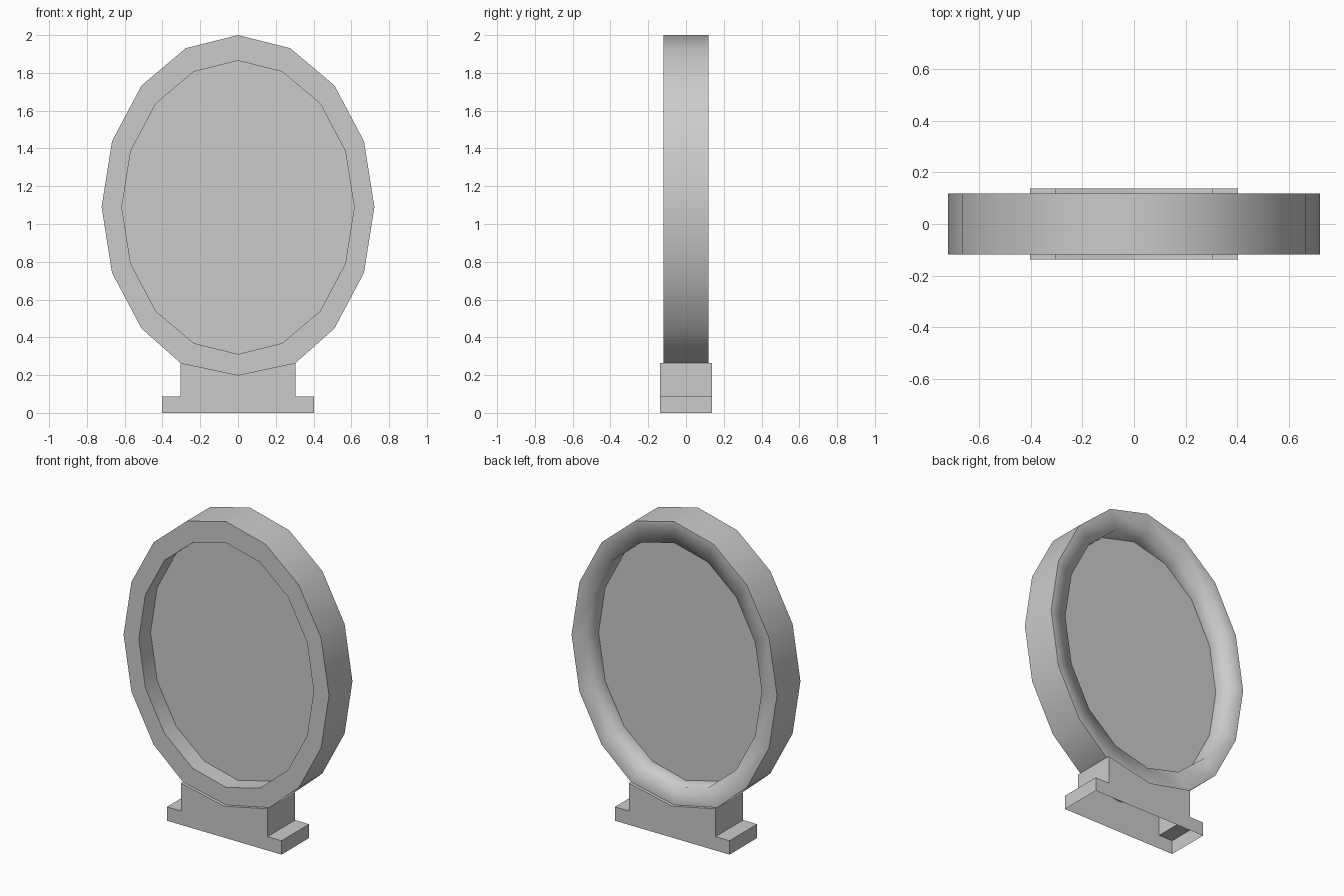
import bpy, bmesh
from math import sin, cos, pi

if "Cube" in bpy.data.objects:
    bpy.data.objects.remove(bpy.data.objects["Cube"])

SIDES = 16
RING_Y = 0.118   # half depth of frame
BASE_Y = 0.138   # half depth of stand


def finish(bm, name):
    mesh = bpy.data.meshes.new(name)
    bmesh.ops.recalc_face_normals(bm, faces=bm.faces)
    bm.to_mesh(mesh)
    bm.free()
    obj = bpy.data.objects.new(name, mesh)
    bpy.context.collection.objects.link(obj)
    return obj


def oval(rx, rz, cz):
    return [(rx * sin(2 * pi * i / SIDES), cz + rz * cos(2 * pi * i / SIDES))
            for i in range(SIDES)]


# Oval outlines; the outer one widens where it rests on the stand
outer = oval(0.722, 0.91, 1.09)
outer[7], outer[8], outer[9] = (0.305, 0.265), (0, 0.2), (-0.305, 0.265)
inner = oval(0.615, 0.777, 1.088)

# Frame: closed cross-section carried round the oval
bm = bmesh.new()
section = [(outer, -RING_Y), (inner, -RING_Y), (inner, 0),
           (inner, RING_Y), (outer, RING_Y)]
loops = [[bm.verts.new((x, y, z)) for x, z in pts] for pts, y in section]
for k, a in enumerate(loops):
    b = loops[(k + 1) % len(loops)]
    for i in range(SIDES):
        j = (i + 1) % SIDES
        bm.faces.new((a[i], a[j], b[j], b[i])).smooth = True
# Sharp rims everywhere but the soft inner rim at the back
for k in (0, 1, 2, 4):
    for i in range(SIDES):
        bm.edges.get((loops[k][i], loops[k][(i + 1) % SIDES])).smooth = False
finish(bm, "oval_frame")

# Mirror glass: flat panel halfway through the frame
bm = bmesh.new()
bm.faces.new([bm.verts.new((x, 0, z)) for x, z in inner])
glass = finish(bm, "mirror_glass")

# Stand: stepped hollow shell, open underneath, top cradles the frame
half = [(0.403, 0), (0.403, 0.088), (0.305, 0.088), (0.305, 0.265)]
profile = half + [(0, 0.2)] + [(-x, z) for x, z in reversed(half)]
bm = bmesh.new()
front = [bm.verts.new((x, -BASE_Y, z)) for x, z in profile]
back = [bm.verts.new((x, BASE_Y, z)) for x, z in profile]
bm.faces.new(front)
bm.faces.new(back[::-1])
for i in range(len(profile) - 1):
    bm.faces.new((front[i + 1], front[i], back[i], back[i + 1]))
finish(bm, "stand")
